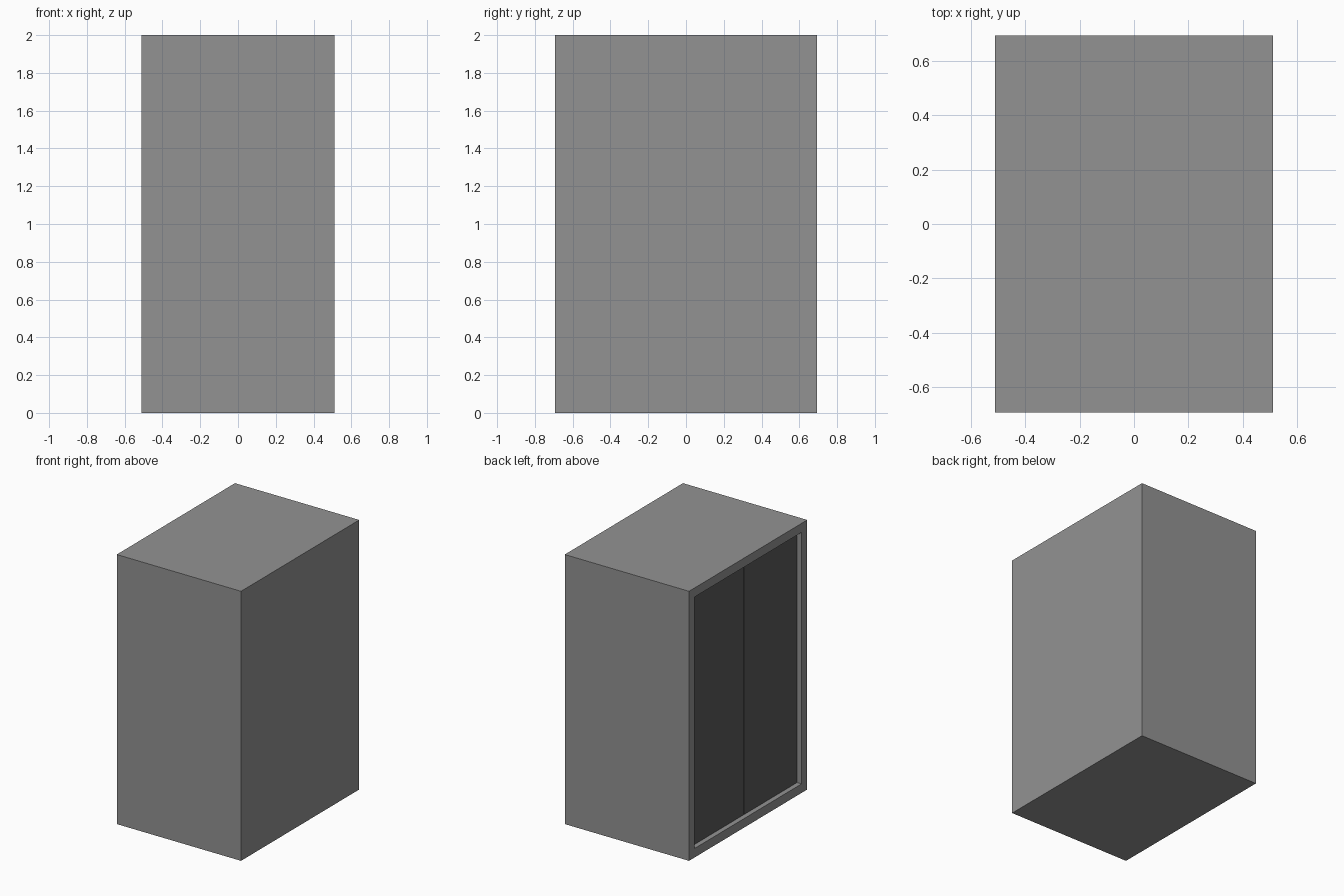
import bpy, bmesh
from mathutils import Vector

cube = bpy.data.objects.get("Cube")
if cube:
    bpy.data.objects.remove(cube, do_unlink=True)

HALF_X, HALF_Y, HEIGHT = 0.51, 0.693, 2.0
MARGIN, RECESS, DOOR_SETBACK, SEAM = 0.067, 0.06, 0.037, 0.004


def make_material(name, value):
    mat = bpy.data.materials.new(name)
    mat.use_nodes = True
    color = (value, value, value, 1)
    mat.diffuse_color = color
    mat.node_tree.nodes["Principled BSDF"].inputs["Base Color"].default_value = color
    return mat


def box_mesh(low, high):
    low, high = Vector(low), Vector(high)
    bm = bmesh.new()
    bmesh.ops.create_cube(bm, size=1)
    for v in bm.verts:
        v.co = (low + high) / 2 + v.co * (high - low)
    return bm


def finish(name, bm, mat):
    bmesh.ops.recalc_face_normals(bm, faces=bm.faces)
    mesh = bpy.data.meshes.new(name)
    bm.to_mesh(mesh)
    bm.free()
    mesh.materials.append(mat)
    obj = bpy.data.objects.new(name, mesh)
    bpy.context.collection.objects.link(obj)
    return obj


grey = make_material("cabin grey", 0.29)
dark = make_material("door dark grey", 0.105)

# Cabin shell with a framed doorway sunk into its -x side
bm = box_mesh((-HALF_X, -HALF_Y, 0), (HALF_X, HALF_Y, HEIGHT))
bm.normal_update()
side = min(bm.faces, key=lambda f: f.calc_center_median().x)
bmesh.ops.inset_region(bm, faces=[side], thickness=MARGIN, use_even_offset=True)
doorway = bmesh.ops.extrude_face_region(bm, geom=[side])["geom"]
bmesh.ops.translate(bm, vec=(RECESS, 0, 0),
                    verts=[g for g in doorway if isinstance(g, bmesh.types.BMVert)])
if side.is_valid:
    bmesh.ops.delete(bm, geom=[side], context='FACES_ONLY')
finish("cabin", bm, grey)

# Pair of sliding doors meeting at a narrow centre seam
for name, sign in (("right_door", -1), ("left_door", 1)):
    edges = sorted((sign * SEAM / 2, sign * (HALF_Y - MARGIN)))
    bm = box_mesh((-HALF_X + DOOR_SETBACK, edges[0], MARGIN),
                  (-HALF_X + RECESS, edges[1], HEIGHT - MARGIN))
    finish(name, bm, dark)
